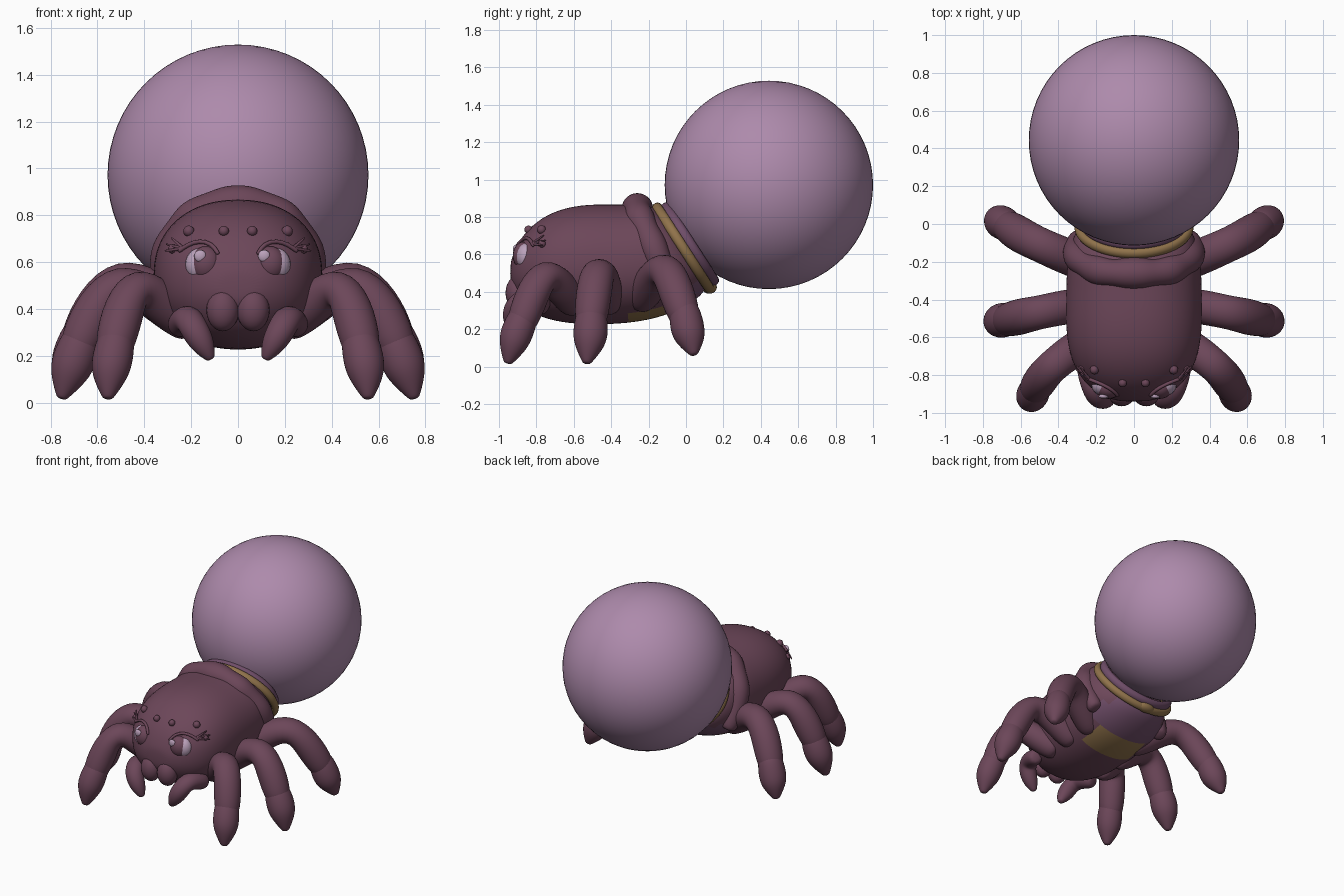
import bpy, bmesh, math
from mathutils import Vector

if "Cube" in bpy.data.objects:
    bpy.data.objects.remove(bpy.data.objects["Cube"])


def material(name, rgb):
    m = bpy.data.materials.new(name)
    m.use_nodes = True
    m.diffuse_color = (*rgb, 1)
    m.node_tree.nodes["Principled BSDF"].inputs["Base Color"].default_value = (*rgb, 1)
    return m


MAROON = material("maroon", (0.15, 0.062, 0.1))
MAUVE = material("mauve", (0.42, 0.255, 0.41))
TAN = material("tan", (0.28, 0.17, 0.07))
PLUM = material("plum", (0.16, 0.075, 0.14))
EYE_LIGHT = material("eye_light", (0.5, 0.36, 0.5))


def finish(bm, name, mats, subsurf=0):
    bmesh.ops.recalc_face_normals(bm, faces=bm.faces)
    for f in bm.faces:
        f.smooth = True
    me = bpy.data.meshes.new(name)
    bm.to_mesh(me)
    bm.free()
    for m in mats:
        me.materials.append(m)
    ob = bpy.data.objects.new(name, me)
    bpy.context.collection.objects.link(ob)
    if subsurf:
        mod = ob.modifiers.new("smooth", "SUBSURF")
        mod.levels = mod.render_levels = subsurf
    return ob


def loft(rings, closed=False):
    """Skin a list of equal point rings, capping the ends unless closed."""
    bm = bmesh.new()
    vs = [[bm.verts.new(p) for p in r] for r in rings]
    n = len(vs[0])
    pairs = list(zip(vs, vs[1:])) + ([(vs[-1], vs[0])] if closed else [])
    for a, b in pairs:
        for i in range(n):
            j = (i + 1) % n
            bm.faces.new((a[i], a[j], b[j], b[i]))
    if not closed:
        bm.faces.new(vs[0])
        bm.faces.new(vs[-1])
    return bm


def tube(name, pts, mat, sides=10, subsurf=2):
    """Round limb through (x, y, z, radius) points with rounded ends."""
    P = [Vector(p[:3]) for p in pts]
    R = [p[3] for p in pts]
    d0, d1 = (P[0] - P[1]).normalized(), (P[-1] - P[-2]).normalized()
    P = [P[0] + d0 * R[0] * 0.5] + P + [P[-1] + d1 * R[-1] * 0.5]
    R = [R[0] * 0.6] + R + [R[-1] * 0.6]
    rings, u = [], None
    for i, p in enumerate(P):
        t = (P[min(i + 1, len(P) - 1)] - P[max(i - 1, 0)]).normalized()
        u = t.orthogonal() if u is None else u - t * u.dot(t)
        u.normalize()
        v = t.cross(u)
        ang = [math.tau * k / sides for k in range(sides)]
        rings.append([p + (u * math.cos(a) + v * math.sin(a)) * R[i] * 1.04 for a in ang])
    return finish(loft(rings), name, [mat], subsurf)


def ball(name, loc, radii, mat, seg=24):
    bm = bmesh.new()
    bmesh.ops.create_uvsphere(bm, u_segments=seg, v_segments=seg // 2, radius=1)
    for v in bm.verts:
        v.co = Vector(loc) + Vector([c * r for c, r in zip(v.co, radii)])
    return finish(bm, name, [mat])


def flip(pts, s):
    return [(p[0] * s, *p[1:]) for p in pts]


# Body: tilted cross-sections (y top, z top, y bottom, z bottom, half width)
SECTIONS = [
    (-.94, .55, -.94, .45, .07), (-.925, .60, -.925, .41, .13),
    (-.885, .69, -.89, .35, .21), (-.80, .78, -.82, .28, .29),
    (-.68, .845, -.70, .24, .345), (-.52, .872, -.54, .222, .365),
    (-.36, .867, -.30, .228, .36), (-.26, .87, -.10, .27, .355),
    (-.18, .86, .05, .35, .32), (-.14, .83, .11, .41, .27), (0, .75, .12, .5, .15)]
rings = []
for yt, zt, yb, zb, w in SECTIONS:
    ring = []
    for k in range(32):
        a = math.tau * k / 32
        c, s = math.cos(a), math.sin(a)
        f = (1 + math.copysign(abs(s) ** .92, s)) / 2
        ring.append((w * math.copysign(abs(c) ** .92, c), yb + (yt - yb) * f, zb + (zt - zb) * f))
    rings.append(ring)
bm = loft(rings)
bm.normal_update()
for f in bm.faces:
    c = f.calc_center_median()
    if c.z < .42 and -.42 < c.y < -.06 and abs(c.x) < .21:
        f.material_index = 1
    elif c.z < .46 and c.y > -.12 and abs(c.x) < .28:
        f.material_index = 2
body = finish(bm, "body", [MAROON, TAN, PLUM], 2)

# Abdomen
ball("abdomen", (0, .443, .972), (.557,) * 3, MAUVE, 64)


# Tilted rings where the abdomen meets the body
def collar(name, cy, cz, rx, rv, thick, width, mat):
    axis = Vector((0, .29, -.45)).normalized()
    side = Vector((1, 0, 0))
    normal = side.cross(axis)
    rings = []
    for k in range(32):
        a = math.tau * k / 32
        out = side * math.cos(a) * rx + axis * math.sin(a) * rv
        p = Vector((0, cy, cz)) + out
        o = out.normalized()
        rings.append([p + o * thick * math.cos(b) + normal * width * math.sin(b)
                      for b in (math.tau * j / 8 for j in range(8))])
    return finish(loft(rings, True), name, [mat], 1)


collar("collar", -.015, .635, .295, .262, .025, .03, TAN)
collar("inner_collar", .02, .655, .265, .235, .03, .035, PLUM)
ball("collar_knot", (0, .125, .425), (.07, .04, .035), TAN)

# Bumpy crest over the back of the body
half = [(.29, -.08, .42, .06), (.315, -.14, .55, .065), (.295, -.18, .65, .085),
        (.245, -.22, .735, .065), (.19, -.25, .79, .088), (.105, -.26, .835, .066),
        (.05, -.26, .845, .085)]
tube("back_crest", half + flip(half, -1)[::-1], MAROON, 12)

# Legs: upper path to ankle, then a claw tip
LEGS = {
    "front": ([(.22, -.60, .34, .09), (.34, -.68, .44, .095), (.43, -.75, .505, .088),
               (.485, -.81, .42, .095), (.53, -.88, .23, .088)],
              [(.515, -.86, .29, .08), (.54, -.91, .17, .093), (.55, -.93, .10, .072), (.555, -.95, .03, .03)]),
    "middle": ([(.22, -.42, .34, .09), (.37, -.44, .46, .095), (.51, -.47, .52, .09),
                (.60, -.49, .42, .10), (.68, -.51, .24, .092)],
               [(.66, -.505, .29, .085), (.705, -.51, .17, .10), (.73, -.52, .10, .075), (.75, -.53, .03, .03)]),
    "rear": ([(.20, -.24, .36, .09), (.36, -.17, .48, .10), (.50, -.11, .54, .092),
              (.60, -.06, .43, .10), (.68, -.005, .26, .09)],
             [(.665, -.01, .31, .085), (.705, .01, .19, .097), (.73, .03, .13, .072), (.75, .04, .075, .03)]),
}
for s, side in ((1, "left"), (-1, "right")):
    for name, (leg, claw) in LEGS.items():
        tube(f"{side}_{name}_leg", flip(leg, s), MAROON)
        tube(f"{side}_{name}_claw", flip(claw, s), MAROON)
    # Feelers and jaws
    tube(f"{side}_feeler", flip([(.25, -.76, .33, .06), (.215, -.87, .37, .063),
                                 (.19, -.92, .32, .062), (.15, -.93, .25, .055),
                                 (.12, -.93, .195, .025)], s), MAROON)
    ball(f"{side}_jaw", (.065 * s, -.90, .395), (.07, .065, .09), MAROON)

bpy.context.view_layer.update()
surface = body.evaluated_get(bpy.context.evaluated_depsgraph_get())


def on_face(x, z, lift=0):
    hit, p, n, _ = surface.ray_cast(Vector((x, -2, z)), Vector((0, 1, 0)))
    return p + n * lift


# Eyes, small eyes, brows and lashes
for s, side in ((1, "left"), (-1, "right")):
    ball(f"{side}_eye_white", on_face(.18 * s, .60, -.035), (.06, .055, .07), EYE_LIGHT)
    ball(f"{side}_iris", on_face(.148 * s, .605, -.035), (.068, .06, .075), MAROON)
    glint = on_face(.148 * s, .605, -.035) + Vector((-.025, -.047, .033))
    ball(f"{side}_eye_glint", glint, (.026, .012, .026), EYE_LIGHT, 16)
    for i, (x, z, r) in enumerate([(.06, .73, .022), (.208, .73, .024), (.275, .655, .02)]):
        ball(f"{side}_small_eye_{i + 1}", on_face(x * s, z, .004), (r,) * 3, MAROON, 16)
    brow = [(.085, .635), (.11, .675), (.16, .688), (.21, .672), (.245, .645)]
    tube(f"{side}_brow", [(*on_face(x * s, z, .008), .011) for x, z in brow], MAROON, 6, 1)
    for i, (x, z) in enumerate([(.265, .69), (.285, .665), (.29, .64)]):
        root = on_face(.23 * s, .655, .006)
        tip = on_face(x * s, z, .025)
        tube(f"{side}_lash_{i + 1}", [(*root, .01), (*tip, .005)], MAROON, 6, 1)
